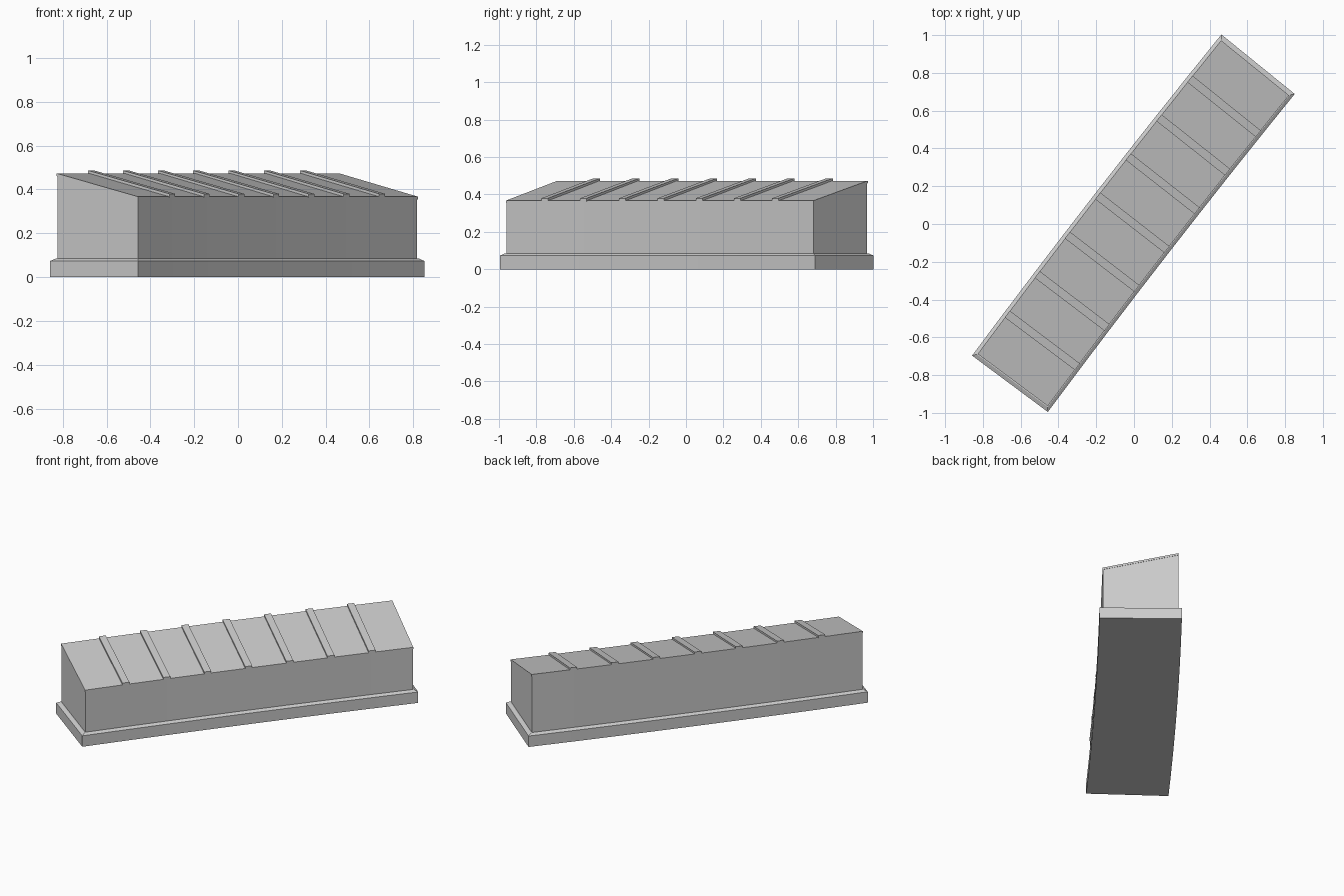
import bpy, bmesh, math

if "Cube" in bpy.data.objects:
    bpy.data.objects.remove(bpy.data.objects["Cube"])

ANGLE = math.radians(52.17)      # direction of the long axis
TURN = 0.042                     # total bend of the gentle arc
R = 2.142 / TURN
SAG = R * (1 - math.cos(TURN / 2))
SEG = 8


def place(s, t, z):
    """Map distance along the arc, offset to the right and height to world."""
    phi = s / R
    u = (R - t) * math.sin(phi)
    v = R - (R - t) * math.cos(phi) - SAG
    c, n = math.cos(ANGLE), math.sin(ANGLE)
    return (u * c + v * n, u * n - v * c, z)


def roof_z(t):
    return 0.42 - t * 0.106 / 0.46


def loft(name, rings):
    """Closed solid from equally sized rings of (s, t, z) points."""
    bm = bmesh.new()
    vr = [[bm.verts.new(place(*p)) for p in ring] for ring in rings]
    n = len(vr[0])
    for a, b in zip(vr, vr[1:]):
        for i in range(n):
            j = (i + 1) % n
            bm.faces.new((a[i], a[j], b[j], b[i]))
    bm.faces.new(vr[0])
    bm.faces.new(vr[-1])
    bmesh.ops.recalc_face_normals(bm, faces=bm.faces)
    me = bpy.data.meshes.new(name)
    bm.to_mesh(me)
    bm.free()
    ob = bpy.data.objects.new(name, me)
    bpy.context.collection.objects.link(ob)
    return ob


def outline(half_len, half_wid, z):
    """Plan outline with the long sides split along the arc; z is a function of t."""
    ss = [half_len * (2 * i / SEG - 1) for i in range(SEG + 1)]
    return ([(s, half_wid, z(half_wid)) for s in ss]
            + [(s, -half_wid, z(-half_wid)) for s in reversed(ss)])


def flat(h):
    return lambda t: h


def above_roof(d):
    return lambda t: roof_z(t) + d


# Plinth with a sloping weathered top edge
loft("plinth", [outline(1.071, 0.25, flat(0)),
                outline(1.071, 0.25, flat(0.073)),
                outline(1.051, 0.234, flat(0.084))])

# Main walls with a slanted top
loft("walls", [outline(1.044, 0.229, flat(0.08)),
               outline(1.044, 0.229, above_roof(-0.012))])

# Thin roof sheet
loft("roof_sheet", [outline(1.046, 0.231, above_roof(-0.013)),
                    outline(1.046, 0.231, above_roof(0))])

# Seven roof battens running down the slope
for k in range(7):
    s0 = (k - 3) * 2.092 / 8
    rings = []
    for d in (-0.003, 0.013):
        rings.append([(s0 + a, t, roof_z(t) + d) for a, t in
                      ((-0.022, -0.232), (0.022, -0.232), (0.022, 0.232), (-0.022, 0.232))])
    loft(f"roof_batten_{k + 1}", rings)
